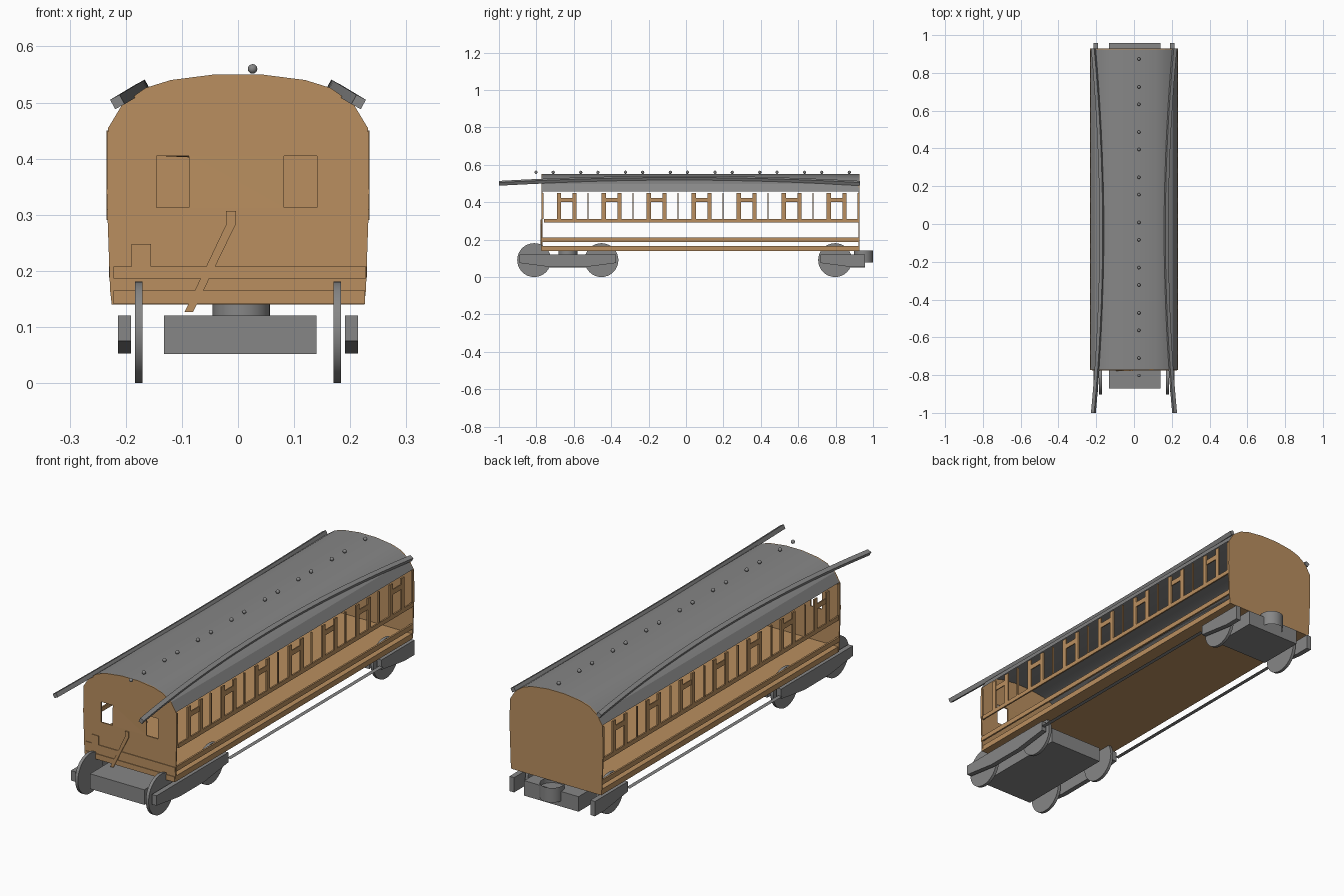
import bpy, bmesh, math
from mathutils import Vector, Matrix
from mathutils.geometry import tessellate_polygon

if "Cube" in bpy.data.objects:
    bpy.data.objects.remove(bpy.data.objects["Cube"])


def material(name, rgb):
    m = bpy.data.materials.new(name)
    m.diffuse_color = (*rgb, 1)
    m.use_nodes = True
    m.node_tree.nodes["Principled BSDF"].inputs["Base Color"].default_value = m.diffuse_color
    return m


TAN = material("tan wood", (0.49, 0.275, 0.115))
GREY = material("metal grey", (0.24, 0.24, 0.24))
Y0, Y1 = -0.77, 0.925      # ends of the body
STEP = 0.2405              # compartment spacing


def finish(name, bm, mat, mirror=False, smooth=None, normals=True):
    if normals:
        bmesh.ops.recalc_face_normals(bm, faces=bm.faces)
    me = bpy.data.meshes.new(name)
    bm.to_mesh(me)
    bm.free()
    me.materials.append(mat)
    ob = bpy.data.objects.new(name, me)
    bpy.context.collection.objects.link(ob)
    if mirror:
        ob.modifiers.new("mirror", 'MIRROR')
    if smooth:
        bpy.ops.object.select_all(action='DESELECT')
        ob.select_set(True)
        bpy.context.view_layer.objects.active = ob
        bpy.ops.object.shade_smooth_by_angle(angle=math.radians(smooth))
    return ob


def add_box(bm, x, y, z):
    c = [((r[0] + r[1]) / 2) for r in (x, y, z)]
    s = [(r[1] - r[0]) for r in (x, y, z)]
    bmesh.ops.create_cube(bm, size=1, matrix=Matrix.Translation(c) @ Matrix.Diagonal((*s, 1)))


def box(name, x, y, z, mat, mirror=False):
    bm = bmesh.new()
    add_box(bm, x, y, z)
    return finish(name, bm, mat, mirror)


def prism(name, pts, a, b, axis, mat, mirror=False):
    """Extrude a closed profile along x or y from a to b."""
    bm = bmesh.new()
    place = (lambda p, t: (t, p[0], p[1])) if axis == 'x' else (lambda p, t: (p[0], t, p[1]))
    lo = [bm.verts.new(place(p, a)) for p in pts]
    hi = [bm.verts.new(place(p, b)) for p in pts]
    bm.faces.new(lo)
    bm.faces.new(hi)
    n = len(pts)
    for i in range(n):
        bm.faces.new((lo[i], lo[(i + 1) % n], hi[(i + 1) % n], hi[i]))
    return finish(name, bm, mat, mirror)


def cylinder(name, centre, r, depth, mat, axis='z', mirror=False, caps=True, sides=32):
    bm = bmesh.new()
    rot = Matrix.Rotation(math.pi / 2, 4, 'Y') if axis == 'x' else Matrix()
    bmesh.ops.create_cone(bm, cap_ends=caps, segments=sides, radius1=r, radius2=r, depth=depth,
                          matrix=Matrix.Translation(centre) @ rot)
    return finish(name, bm, mat, mirror, smooth=30)


# Roof: open curved shell
half_roof = [(0.230, 0.457), (0.206, 0.497), (0.165, 0.526), (0.120, 0.540), (0.042, 0.550)]
roof_pts = half_roof + [(-x, z) for x, z in reversed(half_roof)]
bm = bmesh.new()
front = [bm.verts.new((x, Y0, z)) for x, z in roof_pts]
back = [bm.verts.new((x, Y1, z)) for x, z in roof_pts]
for i in range(len(roof_pts) - 1):
    bm.faces.new((front[i], back[i], back[i + 1], front[i + 1]))
finish("roof", bm, GREY, smooth=22, normals=False)

# End walls: the front one has two open windows
half_wall = [(0.225, 0.140), (0.228, 0.165), (0.234, 0.340), (0.232, 0.455)] + \
            [(x, z) for x, z in half_roof]
outline = half_wall + [(-x, z) for x, z in reversed(half_wall)]


def end_wall(name, y, holes):
    loops = [outline] + [[(a, 0.313), (a, 0.405), (b, 0.405), (b, 0.313)] for a, b in holes]
    flat = [p for l in loops for p in l]
    tris = tessellate_polygon([[Vector((x, z, 0)) for x, z in l] for l in loops])
    bm = bmesh.new()
    vs = [bm.verts.new((x, y, z)) for x, z in flat]
    for t in tris:
        bm.faces.new([vs[i] for i in t])
    ob = finish(name, bm, TAN)
    mod = ob.modifiers.new("thickness", 'SOLIDIFY')
    mod.thickness, mod.offset = 0.006, 0


end_wall("front_wall", Y0, [(-0.145, -0.087), (0.082, 0.141)])
end_wall("back_wall", Y1, [])

# Front wall fittings: bands, box and pipe
fy0, fy1 = Y0 - 0.006, Y0 - 0.002
box("front_band", (-0.222, 0.228), (fy0, fy1), (0.186, 0.208), TAN)
box("front_sill", (-0.222, 0.226), (fy0, fy1), (0.141, 0.165), TAN)
box("front_step", (-0.19, -0.155), (fy0, fy1), (0.208, 0.248), TAN)
prism("front_pipe", [(-0.021, 0.307), (-0.004, 0.307), (-0.004, 0.283), (-0.080, 0.127),
                     (-0.095, 0.127), (-0.021, 0.283)], fy0 - 0.002, fy1, 'y', TAN)

# Floor and long side rails
box("floor", (-0.225, 0.225), (Y0, Y1), (0.14, 0.165), TAN)
box("lower_side_rail", (0.222, 0.230), (Y0, Y1), (0.188, 0.21), TAN, True)
box("window_rail", (0.227, 0.234), (-0.76, Y1), (0.291, 0.31), TAN, True)

# Window dividers
bm = bmesh.new()
for i in range(8):
    y = min(max(-0.764 + STEP * i, Y0 + 0.003), Y1 - 0.004)
    add_box(bm, (0.226, 0.233), (y - 0.003, y + 0.003), (0.31, 0.45))
finish("window_dividers", bm, TAN, True)

# Door frames: two posts and a crossbar each
bm = bmesh.new()
for i in range(7):
    y = -0.638 + STEP * i
    for s in (-1, 1):
        add_box(bm, (0.227, 0.234), sorted((y + s * 0.053, y + s * 0.031)), (0.31, 0.45))
    add_box(bm, (0.228, 0.233), (y - 0.031, y + 0.031), (0.40, 0.423))
finish("door_frames", bm, TAN, True)

# Curved rain gutters on the roof: a tilted square swept along a bow
bm = bmesh.new()
tilt, h, n, prev = math.radians(-28), 0.0095, 32, None
for i in range(n + 1):
    t = i / n * 2 - 1
    y = -0.035 + 0.965 * t
    x, z = 0.170 + 0.045 * t * t, 0.528 - 0.027 * t * t
    ring = []
    for a, b in ((-h, -h), (h, -h), (h, h), (-h, h)):
        ring.append(bm.verts.new((x + a * math.cos(tilt) - b * math.sin(tilt), y,
                                  z + a * math.sin(tilt) + b * math.cos(tilt))))
    if prev:
        for k in range(4):
            bm.faces.new((prev[k], prev[(k + 1) % 4], ring[(k + 1) % 4], ring[k]))
    if i in (0, n):
        bm.faces.new(ring)
    prev = ring
finish("rain_gutter", bm, GREY, True, smooth=30)

# Roof lamp knobs
bm = bmesh.new()
for y in [-0.71 + 0.2393 * i for i in range(7)] + [-0.802 + 0.2393 * i for i in range(8)]:
    bmesh.ops.create_uvsphere(bm, u_segments=12, v_segments=8, radius=0.0085,
                              matrix=Matrix.Translation((0.026, y, 0.56)))
finish("roof_knobs", bm, GREY, smooth=40)

# Footboards: flat strips between the bogies
bm = bmesh.new()
bm.faces.new([bm.verts.new(p) for p in ((0.203, -0.37, 0.09), (0.222, -0.37, 0.09),
                                        (0.222, 0.72, 0.09), (0.203, 0.72, 0.09))])
finish("footboard", bm, GREY, True)


# Bogies: the rear one is a half bogie, cut at its middle
def bogie(name, cy, half):
    end = 0.957 if half else cy + 0.238
    box(name + "_block", (-0.132, 0.140), (cy - 0.238, end), (0.052, 0.12), GREY)
    side = [(cy - 0.257, 0.12), (cy - 0.257, 0.075), (cy - 0.09, 0.053)]
    if half:
        side += [(end, 0.053), (end, 0.12)]
    else:
        side += [(cy + 0.09, 0.053), (cy + 0.257, 0.075), (cy + 0.257, 0.12)]
    prism(name + "_side_frame", side, 0.191, 0.214, 'x', GREY, True)
    for s in ((-1,) if half else (-1, 1)):
        cylinder(name + "_wheel", (0.177, cy + s * 0.18, 0.0905), 0.0905, 0.014, GREY, 'x', True)


bogie("front_bogie", -0.632, False)
bogie("rear_bogie", 0.977, True)
cylinder("front_pivot", (0.006, -0.632, 0.131), 0.051, 0.022, GREY)
cylinder("rear_coupling_ring", (0.006, 0.949, 0.11), 0.051, 0.066, GREY, caps=False)
